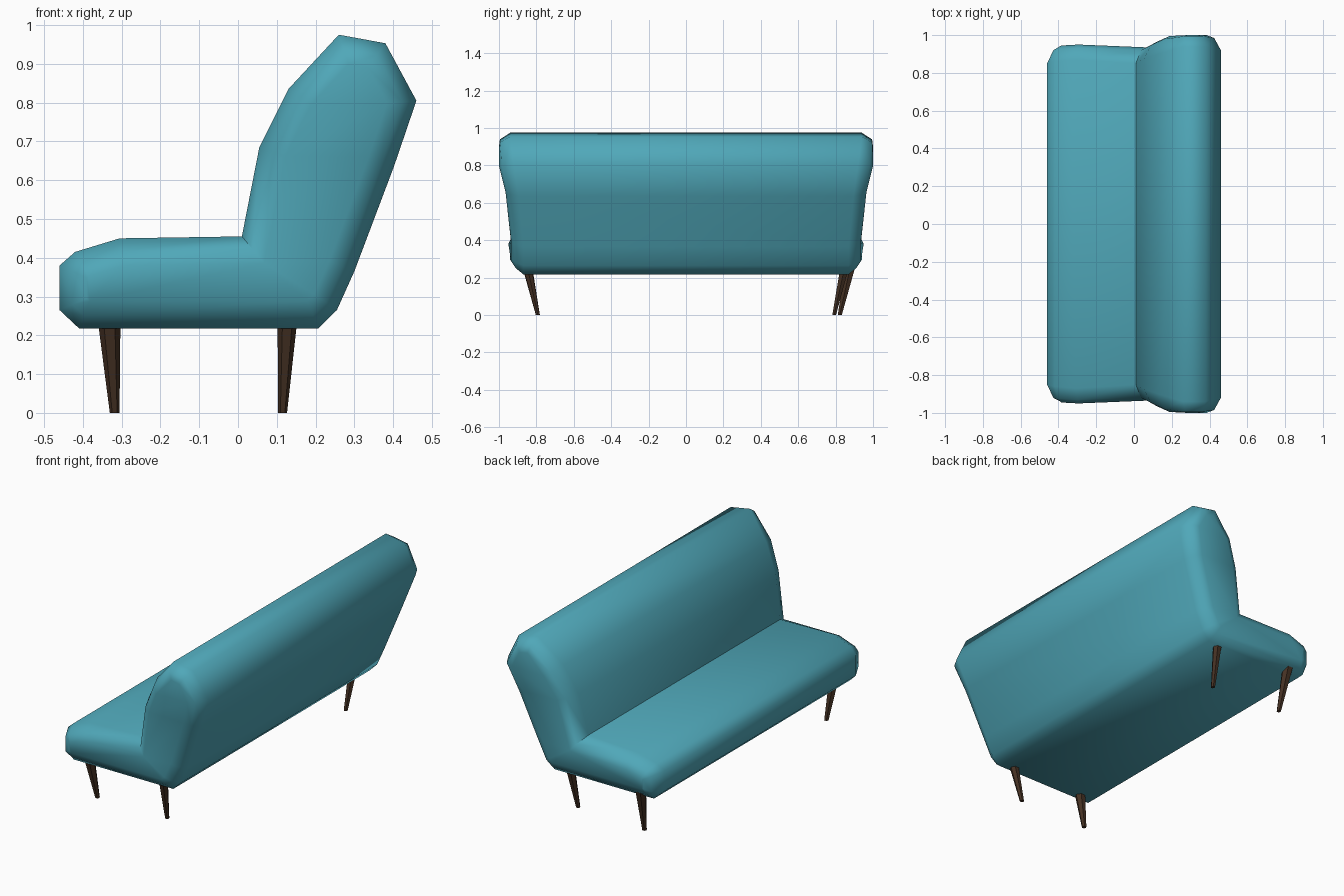
import bpy, bmesh, math
from mathutils import Vector

if "Cube" in bpy.data.objects:
    bpy.data.objects.remove(bpy.data.objects["Cube"])


def material(name, rgb):
    m = bpy.data.materials.new(name)
    m.diffuse_color = (*rgb, 1)
    m.use_nodes = True
    m.node_tree.nodes["Principled BSDF"].inputs["Base Color"].default_value = m.diffuse_color
    return m


TEAL = material("teal fabric", (0.08, 0.39, 0.485))
WOOD = material("dark wood", (0.06, 0.031, 0.017))


def finish(bm, name, mat, angle):
    bmesh.ops.recalc_face_normals(bm, faces=bm.faces)
    me = bpy.data.meshes.new(name)
    bm.to_mesh(me)
    bm.free()
    me.materials.append(mat)
    ob = bpy.data.objects.new(name, me)
    bpy.context.collection.objects.link(ob)
    bpy.ops.object.select_all(action='DESELECT')
    ob.select_set(True)
    bpy.context.view_layer.objects.active = ob
    bpy.ops.object.shade_smooth_by_angle(angle=math.radians(angle))
    return ob


# Upholstery side profile: x, z, then half-width of outer, middle and inner ring
PROFILE = [
    (-0.41, 0.218, 0.87, 0.91, 0.935),
    (-0.46, 0.265, 0.85, 0.92, 0.94),
    (-0.46, 0.38, 0.85, 0.92, 0.94),
    (-0.42, 0.415, 0.86, 0.925, 0.945),
    (-0.305, 0.45, 0.87, 0.932, 0.95),
    (0.01, 0.455, 0.85, 0.92, 0.935),
    (0.055, 0.685, 0.875, 0.945, 0.965),
    (0.13, 0.835, 0.90, 0.978, 0.995),
    (0.26, 0.975, 0.94, 0.995, 1.0),
    (0.38, 0.953, 0.94, 0.995, 1.0),
    (0.46, 0.805, 0.92, 0.985, 1.0),
    (0.402, 0.635, 0.895, 0.95, 0.965),
    (0.30, 0.365, 0.87, 0.92, 0.935),
    (0.255, 0.265, 0.87, 0.915, 0.935),
    (0.207, 0.218, 0.87, 0.91, 0.935),
]
CAP = [(0, 1, 2, 3), (0, 3, 4), (0, 4, 5, 14), (5, 12, 13, 14),
       (5, 6, 11, 12), (6, 7, 10, 11), (7, 8, 9, 10)]


def inset(pts, d):
    # offset a clockwise outline inwards with mitred corners
    out = []
    for i, p in enumerate(pts):
        a = (p - pts[i - 1]).normalized()
        b = (pts[(i + 1) % len(pts)] - p).normalized()
        na, nb = Vector((a.y, -a.x)), Vector((b.y, -b.x))
        out.append(p + (na + nb) * d / (1 + na.dot(nb)))
    return out


# Seat and backrest in one padded shell
bm = bmesh.new()
outline = [Vector(p[:2]) for p in PROFILE]
n = len(outline)
rings = []
for side, order in ((-1, (2, 1, 0)), (1, (0, 1, 2))):
    for k in order:
        pts = inset(outline, (0, 0.033, 0.07)[k])
        rings.append([bm.verts.new((q.x, side * p[2 + k], q.y))
                      for q, p in zip(pts, PROFILE)])
for r, s in zip(rings, rings[1:]):
    for i in range(n):
        j = (i + 1) % n
        bm.faces.new((r[i], r[j], s[j], s[i]))
for r in (rings[0], rings[-1]):
    for f in CAP:
        bm.faces.new([r[i] for i in f])
finish(bm, "upholstered_seat_and_back", TEAL, 60)


# Tapered splayed legs
def leg(name, top, bottom, r_top, r_bottom, sides=6):
    bm = bmesh.new()
    loops = []
    for (x, y, z), r in ((bottom, r_bottom), (top, r_top)):
        loops.append([bm.verts.new((x + r * math.cos(2 * math.pi * i / sides),
                                    y + r * math.sin(2 * math.pi * i / sides), z))
                      for i in range(sides)])
    for i in range(sides):
        j = (i + 1) % sides
        bm.faces.new((loops[0][i], loops[0][j], loops[1][j], loops[1][i]))
    for l in loops:
        bm.faces.new(l)
    finish(bm, name, WOOD, 30)


for side, label in ((-1, "left"), (1, "right")):
    shift = 0.03 if side > 0 else 0
    leg("front_leg_" + label, (-0.333, side * (0.847 + shift), 0.25),
        (-0.318, side * (0.792 + shift), 0), 0.03, 0.0125)
    leg("back_leg_" + label, (0.128, side * 0.847, 0.25),
        (0.115, side * 0.792, 0), 0.026, 0.0115)
